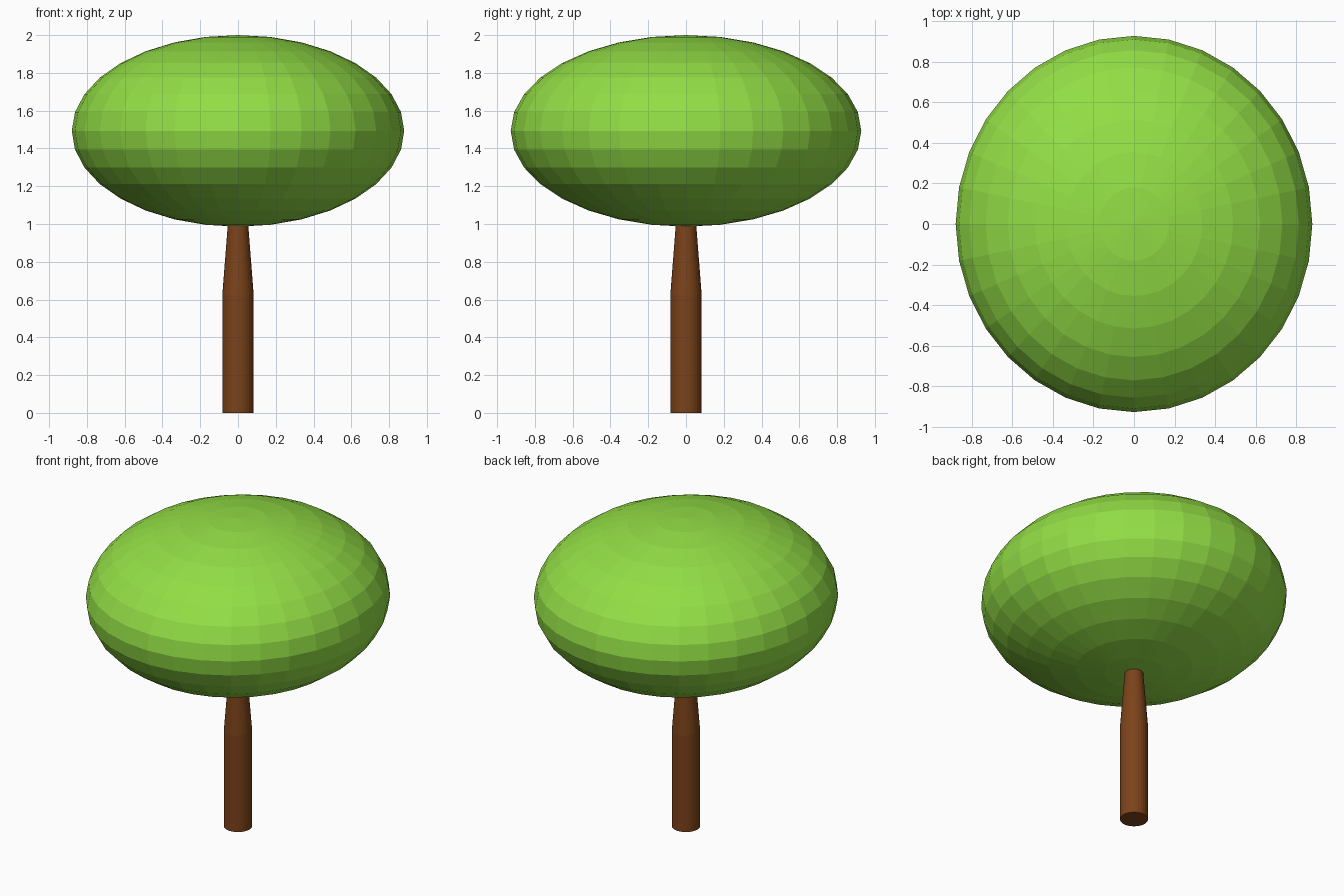
import bpy, bmesh, math

if "Cube" in bpy.data.objects:
    bpy.data.objects.remove(bpy.data.objects["Cube"])


def material(name, rgb):
    m = bpy.data.materials.new(name)
    m.diffuse_color = (*rgb, 1)
    m.use_nodes = True
    m.node_tree.nodes["Principled BSDF"].inputs["Base Color"].default_value = m.diffuse_color
    return m


# Leafy crown: flat-faced, slightly oval squashed sphere
bpy.ops.mesh.primitive_uv_sphere_add(segments=32, ring_count=16, radius=1, location=(0, 0, 1.493))
crown = bpy.context.object
crown.name = "crown"
crown.scale = (0.88, 0.928, 0.507)
bpy.ops.object.transform_apply(location=False, rotation=False, scale=True)
crown.data.materials.append(material("leaf_green", (0.29, 0.73, 0.06)))

# Trunk: straight lower part, tapering into the crown
profile = [(0.083, 0.0), (0.083, 0.625), (0.053, 1.01)]
sides = 32
bm = bmesh.new()
rings = [[bm.verts.new((r * math.cos(math.tau * i / sides), r * math.sin(math.tau * i / sides), z))
          for i in range(sides)] for r, z in profile]
for low, high in zip(rings, rings[1:]):
    for i in range(sides):
        j = (i + 1) % sides
        bm.faces.new((low[i], low[j], high[j], high[i]))
bm.faces.new(rings[0][::-1])
bm.faces.new(rings[-1])
mesh = bpy.data.meshes.new("trunk")
bm.to_mesh(mesh)
bm.free()
trunk = bpy.data.objects.new("trunk", mesh)
bpy.context.collection.objects.link(trunk)
mesh.materials.append(material("bark_brown", (0.2, 0.055, 0.01)))
